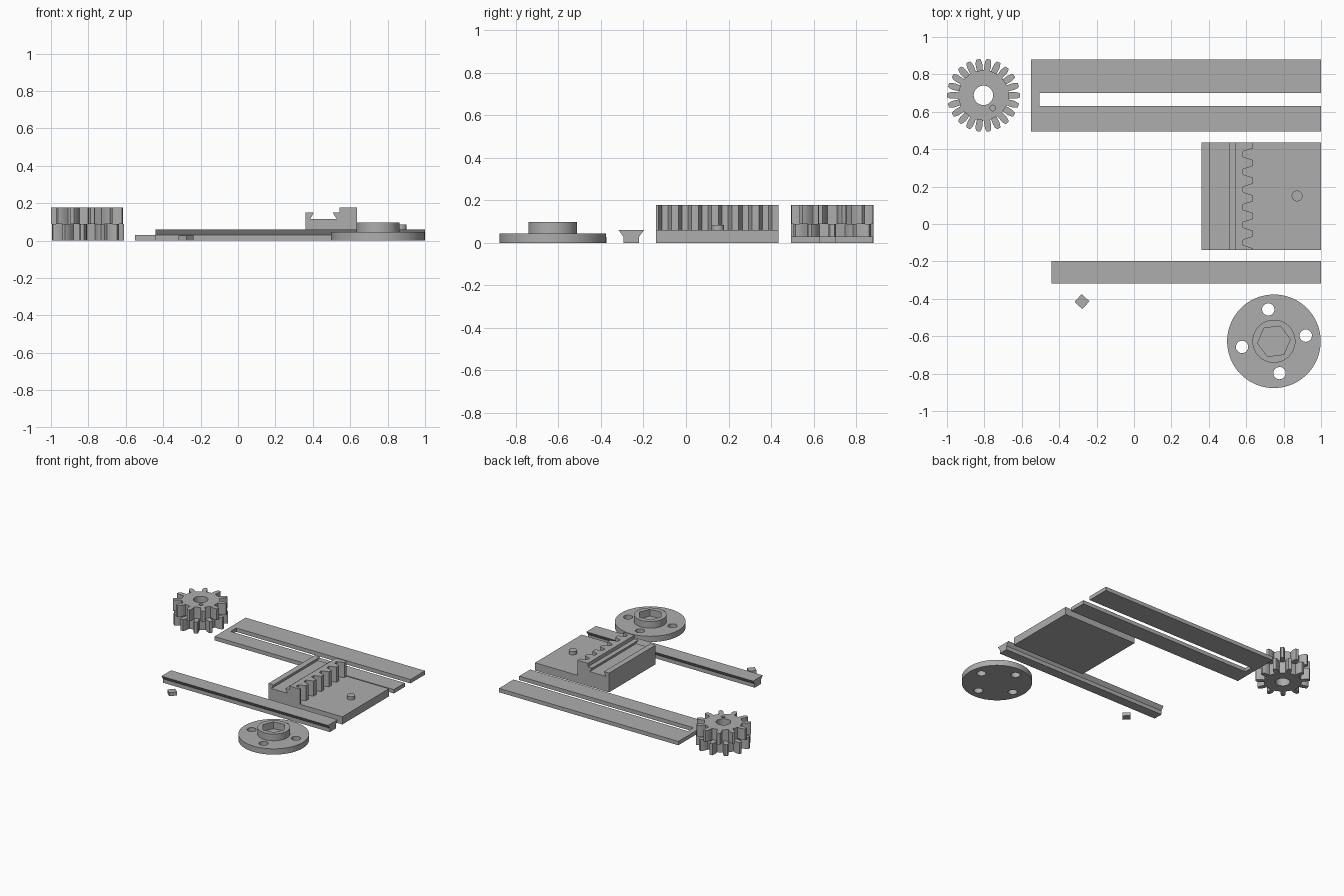
import bpy, bmesh, math
from mathutils import Matrix

if "Cube" in bpy.data.objects:
    bpy.data.objects.remove(bpy.data.objects["Cube"])

grey = bpy.data.materials.new("plain grey")
grey.diffuse_color = (0.42, 0.42, 0.42, 1)
grey.use_nodes = True
grey.node_tree.nodes["Principled BSDF"].inputs["Base Color"].default_value = grey.diffuse_color


def ring(cx, cy, r, n=48, turn=0.0):
    """Regular polygon or circle outline."""
    return [(cx + r * math.cos(turn + math.tau * i / n),
             cy + r * math.sin(turn + math.tau * i / n)) for i in range(n)]


def rect(x0, y0, x1, y1):
    return [(x0, y0), (x1, y0), (x1, y1), (x0, y1)]


def slab(name, loops, z0, z1, matrix=Matrix()):
    """Extrude an outline (first loop) with holes (other loops) from z0 to z1."""
    cu = bpy.data.curves.new(name, 'CURVE')
    cu.dimensions = '2D'
    cu.fill_mode = 'BOTH'
    cu.extrude = (z1 - z0) / 2
    for pts in loops:
        sp = cu.splines.new('POLY')
        sp.points.add(len(pts) - 1)
        for p, (x, y) in zip(sp.points, pts):
            p.co = (x, y, 0, 1)
        sp.use_cyclic_u = True
    ob = bpy.data.objects.new(name, cu)
    bpy.context.collection.objects.link(ob)
    bpy.ops.object.select_all(action='DESELECT')
    bpy.context.view_layer.objects.active = ob
    ob.select_set(True)
    bpy.ops.object.convert(target='MESH')
    ob = bpy.context.object
    ob.name = name
    bm = bmesh.new()
    bm.from_mesh(ob.data)
    bmesh.ops.remove_doubles(bm, verts=bm.verts, dist=1e-5)
    bmesh.ops.transform(bm, verts=bm.verts,
                        matrix=matrix @ Matrix.Translation((0, 0, (z0 + z1) / 2)))
    bmesh.ops.recalc_face_normals(bm, faces=bm.faces)
    bm.to_mesh(ob.data)
    bm.free()
    ob.data.materials.clear()
    ob.data.materials.append(grey)
    bpy.ops.object.shade_smooth_by_angle(angle=math.radians(25))
    return ob


# Double pinion: two 11-tooth layers staggered by half a tooth
GX, GY, TEETH = -0.805, 0.688, 11


def gear_outline(phase):
    half = [(0.135, 6.8), (0.15, 6.6), (0.165, 6.3), (0.182, 5.0), (0.195, 3.0)]
    tooth = [(r, -a) for r, a in half] + [(r, a) for r, a in reversed(half)]
    pts = []
    for i in range(TEETH):
        for r, a in tooth:
            t = math.tau * (i + phase) / TEETH + math.radians(a)
            pts.append((GX + r * math.cos(t), GY + r * math.sin(t)))
    return pts


bore = ring(GX, GY, 0.052)
slab("lower_gear", [gear_outline(0), bore], 0, 0.09)
slab("upper_gear", [gear_outline(0.5), bore, ring(-0.755, 0.62, 0.015, 24)], 0.09, 0.178)

# Flat guide plate with a slot open at one end
slab("slotted_plate", [[(-0.55, 0.495), (1, 0.495), (1, 0.63), (-0.505, 0.63),
                        (-0.505, 0.70), (1, 0.70), (1, 0.88), (-0.55, 0.88)]], 0, 0.03)

# Dovetail rail: section drawn in (y, z), swept along x
along_x = Matrix(((0, 0, 1, 0), (1, 0, 0, 0), (0, 1, 0, 0), (0, 0, 0, 1)))
slab("dovetail_rail", [[(-0.295, 0), (-0.22, 0), (-0.22, 0.03), (-0.198, 0.06),
                        (-0.317, 0.06), (-0.295, 0.03)]], -0.44, 1.0, along_x)

# Carriage: base plate, grooved block swept along y, rack teeth and pin
Y0, Y1 = -0.14, 0.435
slab("carriage_base", [rect(0.36, Y0, 1, Y1)], 0, 0.06)
along_y = Matrix(((1, 0, 0, 0), (0, 0, 1, 0), (0, 1, 0, 0), (0, 0, 0, 1)))
slab("grooved_block", [[(0.36, 0.06), (0.582, 0.06), (0.582, 0.178), (0.543, 0.178),
                        (0.543, 0.15), (0.507, 0.15), (0.527, 0.117), (0.387, 0.117),
                        (0.405, 0.15), (0.36, 0.15)]], Y0, Y1, along_y)
rack = [(0.57, Y0), (0.635, Y0)]
for i in range(6):
    c = -0.099 + 0.0945 * i
    rack += [(0.635, c - 0.031), (0.582, c - 0.014), (0.582, c + 0.014), (0.635, c + 0.031)]
rack += [(0.635, Y1), (0.57, Y1)]
slab("rack_teeth", [rack], 0.06, 0.178)
slab("carriage_pin", [ring(0.872, 0.15, 0.029, 32)], 0.06, 0.085)

# Small loose key, turned on its corner
slab("small_key", [ring(-0.278, -0.415, 0.04, 4, math.radians(3))], 0, 0.027)

# Bolt flange with a hexagonal socket in its hub
FX, FY, TURN = 0.748, -0.627, math.radians(10)
bolts = [ring(x, y, 0.033, 32) for x, y in ring(FX, FY, 0.173, 4, TURN)]
slab("flange_disc", [ring(FX, FY, 0.25, 96)] + bolts, 0, 0.045)
slab("flange_hub", [ring(FX, FY, 0.115, 64), ring(FX, FY, 0.088, 6, math.radians(7))],
     0.045, 0.098)
